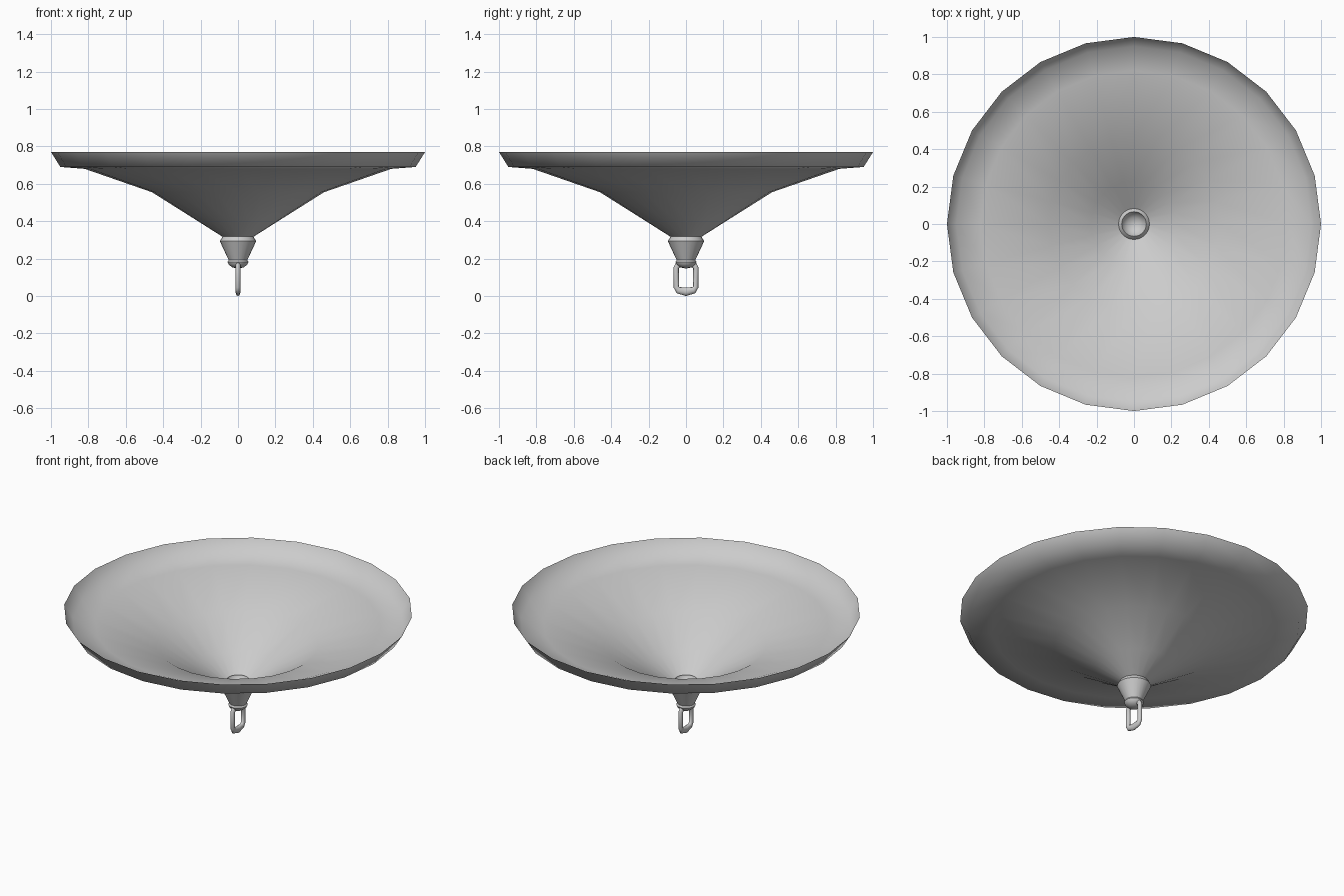
import bpy, bmesh, math

cube = bpy.data.objects.get("Cube")
if cube:
    bpy.data.objects.remove(cube, do_unlink=True)

metal = bpy.data.materials.new("light grey metal")
metal.use_nodes = True
GREY = (0.6, 0.6, 0.6, 1)
metal.diffuse_color = GREY
metal.node_tree.nodes["Principled BSDF"].inputs["Base Color"].default_value = GREY


def skin_rings(name, rings, close_rings, angle):
    """Join a list of closed vertex rings with quads."""
    bm = bmesh.new()
    loops = [[bm.verts.new(p) for p in ring] for ring in rings]
    n = len(loops[0])
    pairs = list(zip(loops, loops[1:]))
    if close_rings:
        pairs.append((loops[-1], loops[0]))
    for a, b in pairs:
        for i in range(n):
            j = (i + 1) % n
            bm.faces.new((a[i], a[j], b[j], b[i]))
    bmesh.ops.remove_doubles(bm, verts=bm.verts, dist=0.0002)
    bmesh.ops.recalc_face_normals(bm, faces=bm.faces)
    mesh = bpy.data.meshes.new(name)
    bm.to_mesh(mesh)
    bm.free()
    mesh.materials.append(metal)
    obj = bpy.data.objects.new(name, mesh)
    bpy.context.collection.objects.link(obj)
    bpy.ops.object.select_all(action='DESELECT')
    obj.select_set(True)
    bpy.context.view_layer.objects.active = obj
    bpy.ops.object.shade_smooth_by_angle(angle=math.radians(angle))
    return obj


def lathe(name, profile, angle, sides=24):
    turns = [math.tau * i / sides for i in range(sides)]
    rings = [[(r * math.cos(t), r * math.sin(t), z) for t in turns] for r, z in profile]
    return skin_rings(name, rings, False, angle)


# Thin flared dish with an upturned rim
lathe("canopy_dish", [(1, 0.77), (0.95, 0.69), (0.82, 0.68), (0.46, 0.555),
                      (0.23, 0.41), (0.08, 0.315)], 80)

# Hollow tapered cup with a collar and a rounded tip
lathe("centre_cup", [(0, 0.29), (0.035, 0.297), (0.06, 0.32), (0.066, 0.336), (0.078, 0.325),
                     (0.087, 0.31), (0.097, 0.293), (0.05, 0.192), (0.056, 0.182),
                     (0.05, 0.168), (0.03, 0.153), (0, 0.147)], 50)

# Chain link: oval sections spanning an inner and an outer outline
quarter = [((0.038, 0.1), (0.066, 0.1)), ((0.038, 0.05), (0.066, 0.045)),
           ((0.03, 0.047), (0.05, 0.015)), ((0, 0.046), (0, 0))]
half = quarter + [((-a, b), (-c, d)) for (a, b), (c, d) in quarter[-2::-1]]
outline = half + [((a, 0.2 - b), (c, 0.2 - d)) for (a, b), (c, d) in half[-2:0:-1]]
sections = []
for (yi, zi), (yo, zo) in outline:
    section = []
    for k in range(10):
        t = math.tau * k / 10
        f = 0.5 + 0.5 * math.cos(t)
        section.append((0.013 * math.sin(t), yi + (yo - yi) * f, zi + (zo - zi) * f))
    sections.append(section)
skin_rings("chain_link", sections, True, 60)
